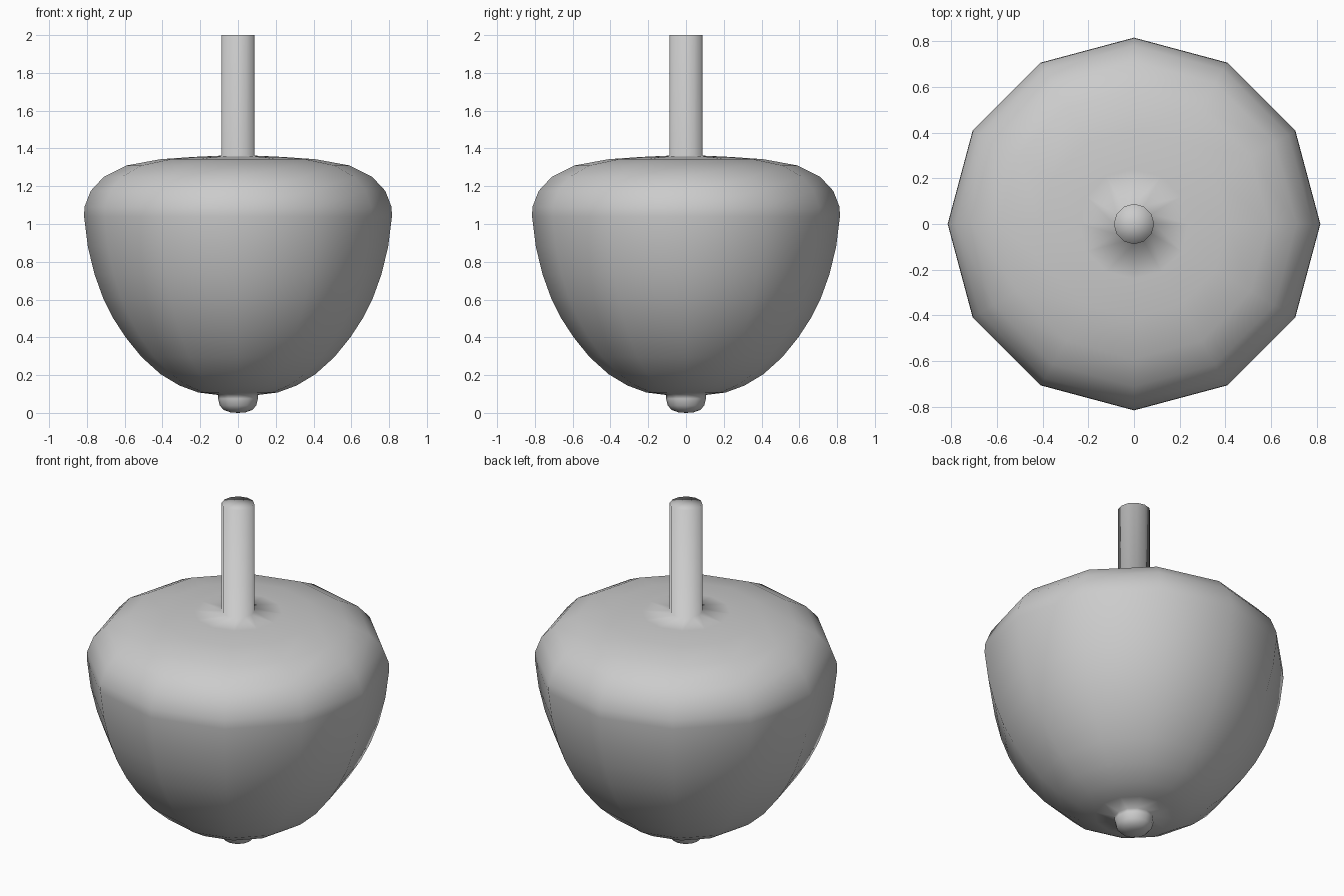
import bpy
import bmesh
import math

if "Cube" in bpy.data.objects:
    bpy.data.objects.remove(bpy.data.objects["Cube"])

SIDES = 12


def lathe(name, profile):
    """Turn an (r, z) profile, listed bottom to top, around the z axis."""
    bm = bmesh.new()
    rings = []
    for r, z in profile:
        if r == 0:
            rings.append([bm.verts.new((0, 0, z))] * SIDES)
        else:
            rings.append([bm.verts.new((r * math.cos(a), r * math.sin(a), z))
                          for a in (math.tau * i / SIDES for i in range(SIDES))])
    for low, high in zip(rings, rings[1:]):
        for i in range(SIDES):
            j = (i + 1) % SIDES
            corners = dict.fromkeys((low[i], low[j], high[j], high[i]))
            bm.faces.new(list(corners))
    bmesh.ops.recalc_face_normals(bm, faces=bm.faces)
    for f in bm.faces:
        f.smooth = True
    mesh = bpy.data.meshes.new(name)
    bm.to_mesh(mesh)
    bm.free()
    obj = bpy.data.objects.new(name, mesh)
    bpy.context.collection.objects.link(obj)
    return obj


# Round tip under the body
tip = [(0, 0), (0.04, 0.003), (0.075, 0.015), (0.096, 0.038), (0.106, 0.075), (0.106, 0.095)]

# Swelling body with a nearly flat shoulder
body = [(0.21, 0.108), (0.31, 0.145), (0.41, 0.205), (0.51, 0.295), (0.595, 0.4),
        (0.66, 0.50), (0.715, 0.61), (0.76, 0.735), (0.795, 0.88), (0.815, 1.04),
        (0.813, 1.09), (0.78, 1.175), (0.71, 1.25), (0.59, 1.31), (0.41, 1.343),
        (0.24, 1.355), (0.088, 1.362)]

# Straight stem with a flat end
stem = [(0.088, 2.0), (0, 2.0)]

lathe("spinning_top", tip + body + stem)
